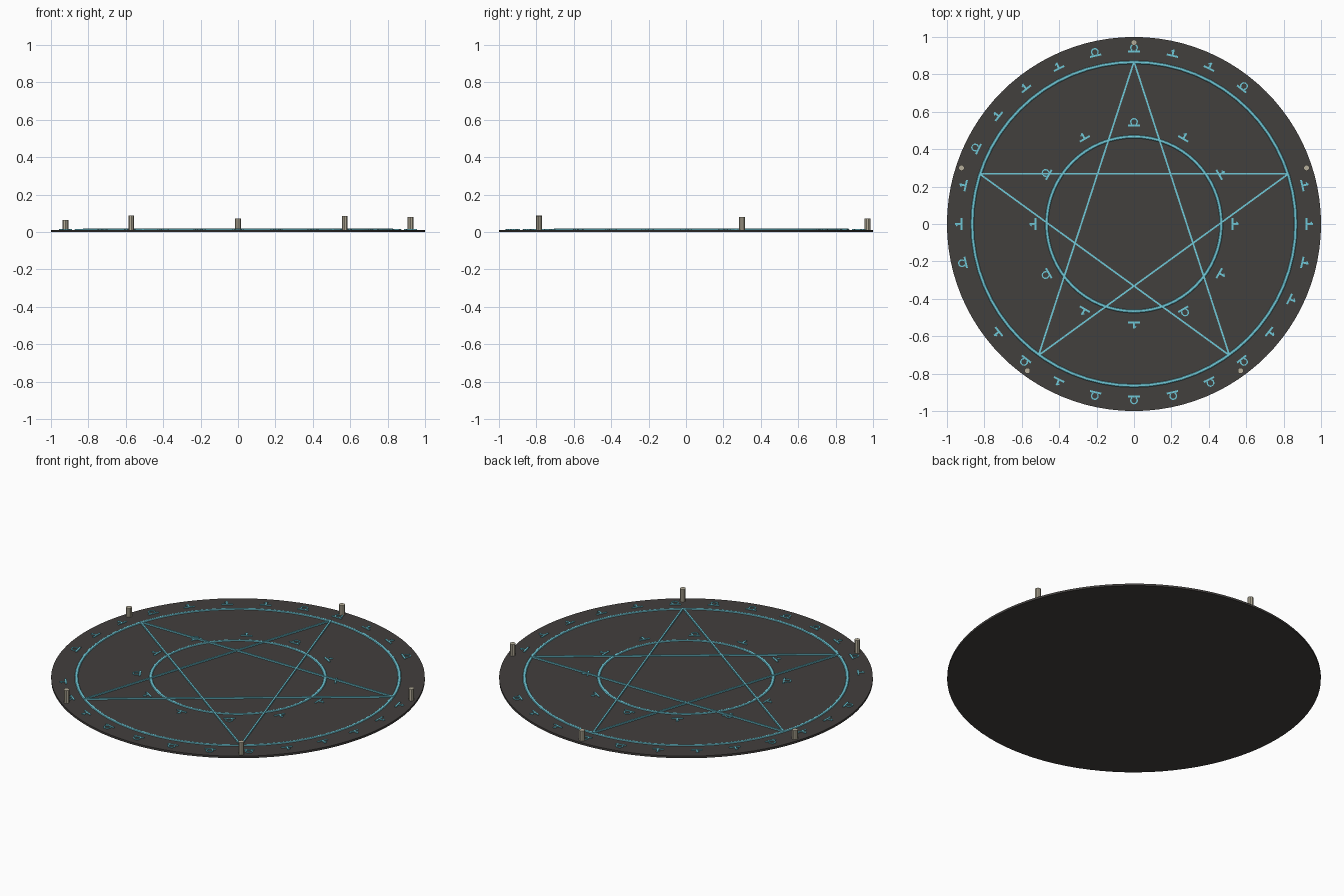
import bpy, bmesh
from math import sin, cos, pi, radians, atan2, hypot
from mathutils import Matrix, Vector

if "Cube" in bpy.data.objects:
    bpy.data.objects.remove(bpy.data.objects["Cube"])


def material(name, color):
    m = bpy.data.materials.new(name)
    m.diffuse_color = (*color, 1)
    m.use_nodes = True
    m.node_tree.nodes["Principled BSDF"].inputs["Base Color"].default_value = m.diffuse_color
    return m


STONE = material("dark_stone", (0.055, 0.05, 0.047))
GLOW = material("cyan_glow", (0.16, 0.58, 0.68))
WAX = material("wax", (0.47, 0.43, 0.33))
TOP = 0.012


def finish(bm, name, mat):
    mesh = bpy.data.meshes.new(name)
    bm.to_mesh(mesh)
    bm.free()
    mesh.materials.append(mat)
    ob = bpy.data.objects.new(name, mesh)
    bpy.context.collection.objects.link(ob)
    return ob


def stroke(bm, a, b, width, z0, z1, frame=Matrix()):
    """Thin bar between two 2D points, standing between two heights."""
    dx, dy = b[0] - a[0], b[1] - a[1]
    mat = (frame
           @ Matrix.Translation(((a[0] + b[0]) / 2, (a[1] + b[1]) / 2, (z0 + z1) / 2))
           @ Matrix.Rotation(atan2(dy, dx), 4, 'Z')
           @ Matrix.Diagonal((hypot(dx, dy), width, z1 - z0, 1)))
    bmesh.ops.create_cube(bm, size=1, matrix=mat)


def cylinder(name, r, z0, z1, sides, mat, x=0, y=0):
    bm = bmesh.new()
    bmesh.ops.create_cone(bm, cap_ends=True, segments=sides, radius1=r, radius2=r,
                          depth=z1 - z0, matrix=Matrix.Translation((x, y, (z0 + z1) / 2)))
    return finish(bm, name, mat)


def ring(name, radius, minor):
    bpy.ops.mesh.primitive_torus_add(major_radius=radius, minor_radius=minor,
                                     major_segments=64, minor_segments=8,
                                     location=(0, 0, TOP))
    ob = bpy.context.object
    ob.name = name
    ob.scale.z = 0.6
    ob.data.materials.append(GLOW)


def glyphs(name, kinds, radius):
    """Ring of marks: T = bar with stem, O = bar with open loop, - = gap."""
    bm = bmesh.new()
    z0, z1 = TOP - 0.001, TOP + 0.004
    for k, kind in enumerate(kinds):
        if kind == "-":
            continue
        # local x is tangential, local y points outward
        frame = (Matrix.Rotation(2 * pi * k / len(kinds), 4, 'Z')
                 @ Matrix.Translation((0, radius, 0)))
        stroke(bm, (-0.031, -0.012), (0.031, -0.012), 0.010, z0, z1, frame)
        if kind == "T":
            stroke(bm, (0, -0.012), (0, 0.022), 0.010, z0, z1, frame)
            stroke(bm, (0, 0.018), (-0.012, 0.010), 0.006, z0, z1, frame)
        else:
            pts = [(0.018 * cos(a), 0.008 + 0.018 * sin(a))
                   for a in (radians(-50 + 35 * i) for i in range(9))]
            for p, q in zip(pts, pts[1:]):
                stroke(bm, p, q, 0.007, z0, z1, frame)
    finish(bm, name, GLOW)


# stone disc
cylinder("disc", 1.0, 0, TOP, 96, STONE)

# raised circles
ring("outer_ring", 0.865, 0.009)
ring("inner_ring", 0.467, 0.009)

# five-pointed star
bm = bmesh.new()
tips = [(0.868 * cos(pi / 2 + 2 * pi * k / 5), 0.868 * sin(pi / 2 + 2 * pi * k / 5))
        for k in range(5)]
for k in range(5):
    stroke(bm, tips[k], tips[(k + 2) % 5], 0.009, TOP - 0.001, 0.020)
finish(bm, "star", GLOW)

# marks around both circles, counterclockwise from the back
glyphs("outer_marks", "OOTTTOTTO-TOTOOOOOTTTTT--OTT", 0.935)
glyphs("inner_marks", "OTOTOTTOTTTT", 0.538)

# candles of uneven height at the star tips
for k, height in enumerate((0.072, 0.065, 0.088, 0.085, 0.080)):
    a = pi / 2 + 2 * pi * k / 5
    ob = cylinder(f"candle_{k + 1}", 0.016, TOP - 0.002, height, 10, WAX,
                  0.97 * cos(a), 0.97 * sin(a))
